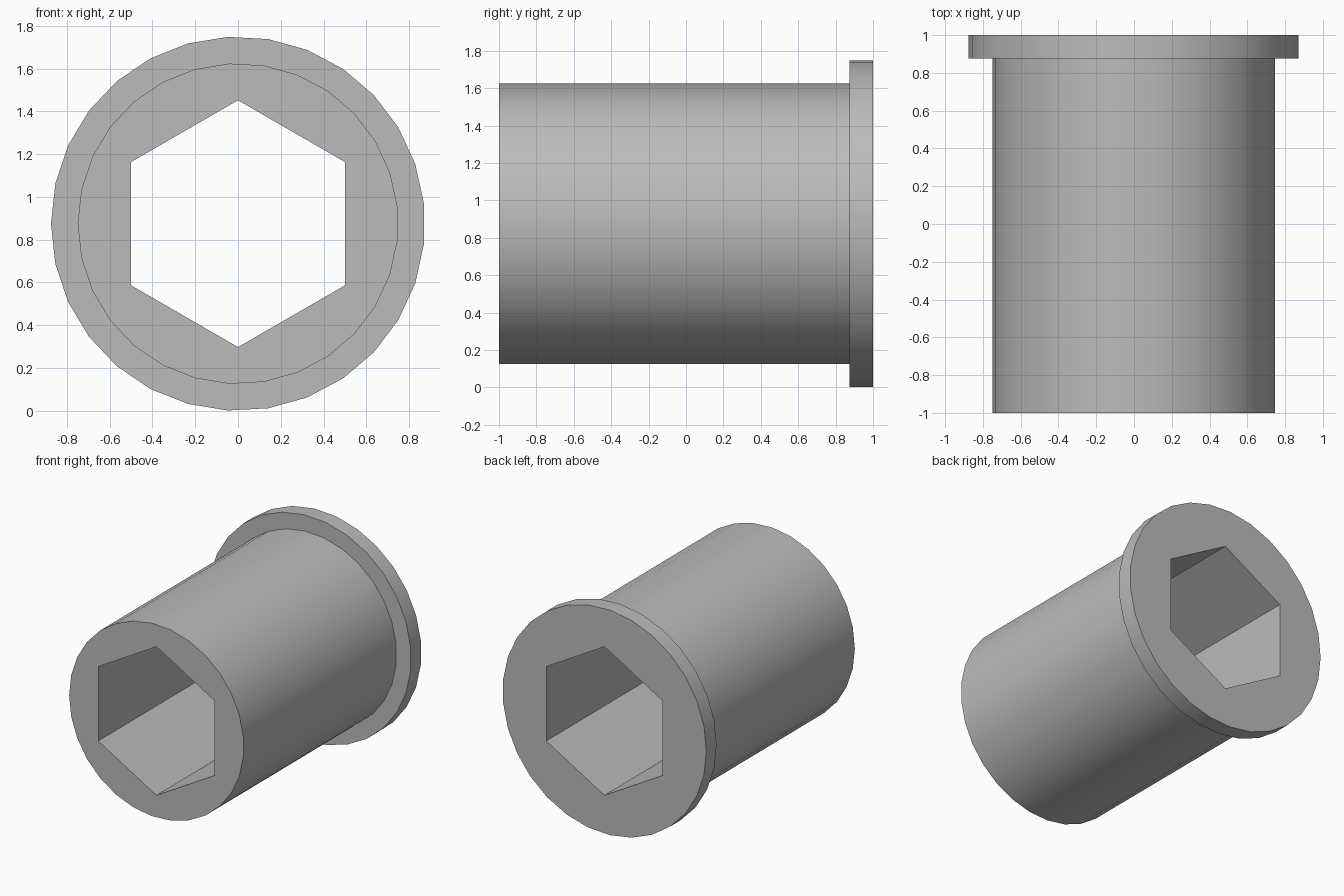
import bpy, bmesh, math

if "Cube" in bpy.data.objects:
    bpy.data.objects.remove(bpy.data.objects["Cube"])

CZ = 0.875      # height of the bushing axis
SIDES = 29      # facets of the round surfaces

mat = bpy.data.materials.new("plain grey")
mat.diffuse_color = (0.5, 0.5, 0.5, 1)
mat.use_nodes = True
mat.node_tree.nodes["Principled BSDF"].inputs["Base Color"].default_value = mat.diffuse_color

bm = bmesh.new()


def ring(radius, y, sides, start):
    """Closed loop of edges around the y axis."""
    vs = []
    for i in range(sides):
        a = start + 2 * math.pi * i / sides
        vs.append(bm.verts.new((radius * math.cos(a), y, CZ + radius * math.sin(a))))
    edges = [bm.edges.new((vs[i], vs[(i + 1) % sides])) for i in range(sides)]
    return vs, edges


def wall(a, b):
    n = len(a[0])
    for i in range(n):
        j = (i + 1) % n
        bm.faces.new((a[0][i], a[0][j], b[0][j], b[0][i]))


# Outer skin: sleeve, shoulder, flange rim
outer = [ring(r, y, SIDES, math.pi)
         for r, y in ((0.75, -1), (0.75, 0.875), (0.875, 0.875), (0.875, 1))]
for a, b in zip(outer, outer[1:]):
    wall(a, b)

# Hexagonal bore, flats facing left and right
bore = [ring(0.5 / math.cos(math.pi / 6), y, 6, math.pi / 2) for y in (-1, 1)]
wall(bore[0], bore[1])

# Flat end faces with the hexagonal hole
for o, h, ny in ((outer[0], bore[0], -1), (outer[-1], bore[1], 1)):
    bmesh.ops.triangle_fill(bm, edges=o[1] + h[1], use_beauty=True, normal=(0, ny, 0))

bmesh.ops.recalc_face_normals(bm, faces=bm.faces)
mesh = bpy.data.meshes.new("flanged_bushing")
bm.to_mesh(mesh)
bm.free()
mesh.materials.append(mat)

bushing = bpy.data.objects.new("flanged_bushing", mesh)
bpy.context.collection.objects.link(bushing)
bpy.context.view_layer.objects.active = bushing
bushing.select_set(True)
bpy.ops.object.shade_smooth_by_angle(angle=math.radians(30))
